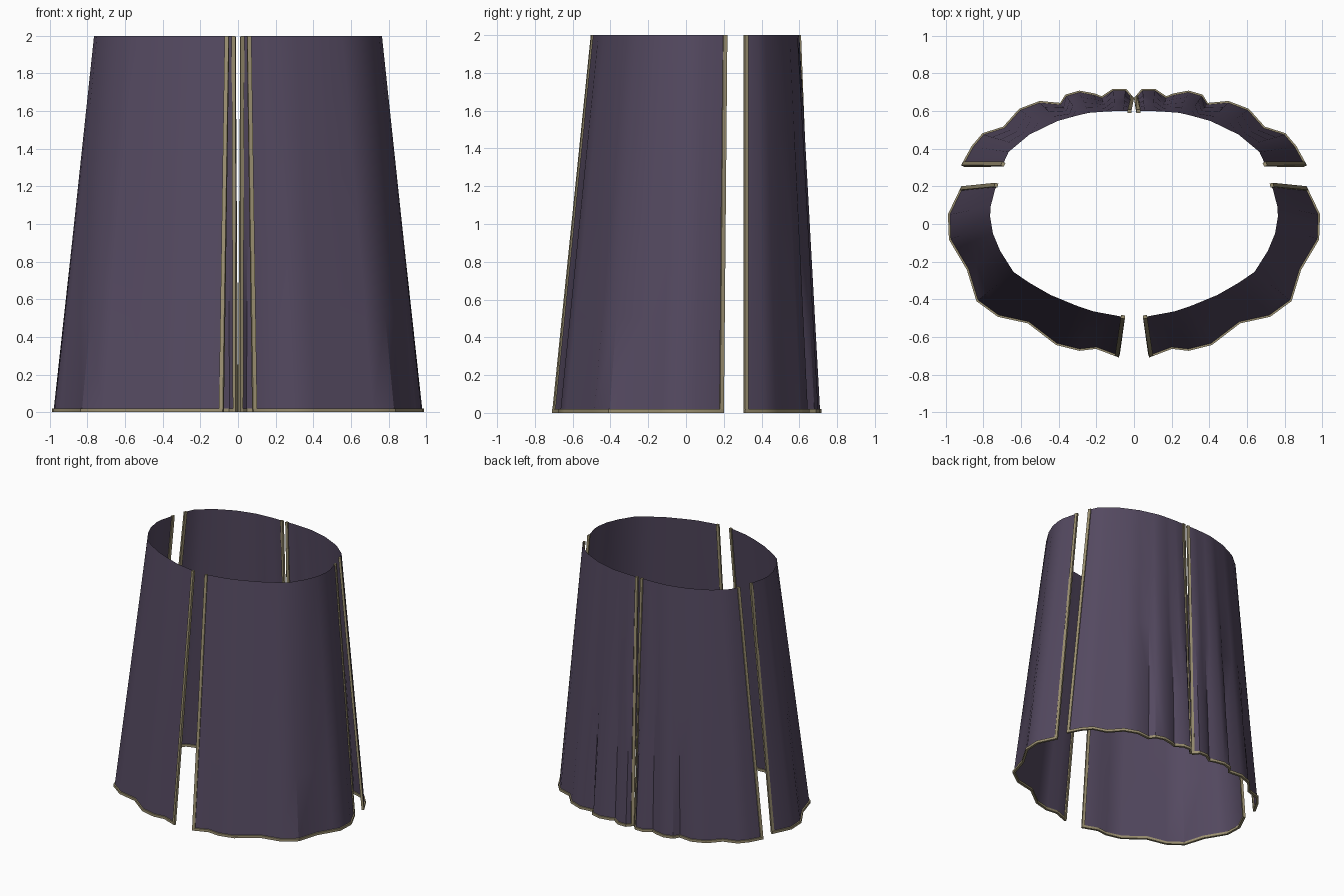
import bpy, bmesh
from mathutils import Vector

if "Cube" in bpy.data.objects:
    bpy.data.objects.remove(bpy.data.objects["Cube"])

# Half outlines (x > 0) of the hem and the waist
FRONT_HEM = [(.08, -.70), (.20, -.655), (.29, -.665), (.41, -.635), (.56, -.52), (.72, -.485),
             (.83, -.405), (.88, -.24), (.975, -.08), (.98, .05), (.91, .195)]
FRONT_WAIST = [(.05, -.495), (.24, -.46), (.43, -.385), (.63, -.27), (.70, -.17),
               (.75, -.05), (.765, .04), (.76, .12), (.73, .215)]
BACK_HEM = [(.008, .665), (.045, .71), (.11, .71), (.17, .67), (.21, .685), (.29, .70), (.36, .68),
            (.39, .635), (.50, .645), (.605, .605), (.69, .51), (.80, .475), (.855, .41), (.91, .31)]
BACK_WAIST = [(.014, .60), (.12, .60), (.25, .59), (.40, .55), (.55, .48), (.67, .38), (.70, .31)]
HEIGHT, HEM = 2.0, 0.02
WIDTH, THICK = 0.02, 0.009


def material(name, rgb):
    m = bpy.data.materials.new(name)
    m.diffuse_color = (*rgb, 1)
    m.use_nodes = True
    m.node_tree.nodes["Principled BSDF"].inputs["Base Color"].default_value = m.diffuse_color
    return m


cloth = material("purple cloth", (.089, .067, .118))
braid = material("tan braid", (.33, .28, .165))


def lengths(pts):
    out = [0]
    for a, b in zip(pts, pts[1:]):
        out.append(out[-1] + (b - a).length)
    return [d / out[-1] for d in out]


def at(pts, t):
    ls = lengths(pts)
    for i in range(len(pts) - 1):
        if t <= ls[i + 1] + 1e-6:
            return pts[i].lerp(pts[i + 1], (t - ls[i]) / (ls[i + 1] - ls[i]))
    return pts[-1].copy()


def finish(name, bm, mat):
    bmesh.ops.recalc_face_normals(bm, faces=bm.faces)
    me = bpy.data.meshes.new(name)
    bm.to_mesh(me)
    bm.free()
    me.materials.append(mat)
    ob = bpy.data.objects.new(name, me)
    bpy.context.collection.objects.link(ob)
    bpy.ops.object.select_all(action='DESELECT')
    ob.select_set(True)
    bpy.context.view_layer.objects.active = ob
    bpy.ops.object.shade_smooth_by_angle(angle=.6)


def sweep(bm, rings):
    """Closed bar through a list of four-point rings."""
    vs = [[bm.verts.new(p) for p in r] for r in rings]
    for a, b in zip(vs, vs[1:]):
        for k in range(4):
            bm.faces.new((a[k], a[(k + 1) % 4], b[(k + 1) % 4], b[k]))
    bm.faces.new(vs[0])
    bm.faces.new(vs[-1])


def panel(name, hem, waist, side):
    low = [Vector((x * side, y, .008)) for x, y in hem]
    top = [Vector((x * side, y, HEIGHT)) for x, y in waist]
    # Share the fold positions between hem and waist
    ts = sorted(lengths(low) + [t for t in lengths(top)[1:-1]
                if min(abs(t - u) for u in lengths(low)) > .03])
    low, top = [at(low, t) for t in ts], [at(top, t) for t in ts]

    # Cloth
    bm = bmesh.new()
    rows = [[bm.verts.new(a.lerp(b, r / 4)) for a, b in zip(low, top)] for r in range(5)]
    for r, s in zip(rows, rows[1:]):
        for i in range(len(r) - 1):
            bm.faces.new((r[i], r[i + 1], s[i + 1], s[i]))
    finish(name, bm, cloth)

    # Hem braid
    bm = bmesh.new()
    rings = []
    for i, p in enumerate(low):
        d = (low[min(i + 1, len(low) - 1)] - low[max(i - 1, 0)]).normalized()
        n = Vector((d.y, -d.x, 0)) * THICK
        q = Vector((p.x, p.y, 0))
        h = Vector((0, 0, HEM))
        rings.append([q - n, q + n, q + n + h, q - n + h])
    sweep(bm, rings)

    # Edge braids
    for i, j in ((0, 1), (-1, -2)):
        rings = []
        for line, z in ((low, 0), (top, HEIGHT)):
            p = Vector((line[i].x, line[i].y, z))
            d = (line[j] - line[i]).normalized()
            n = Vector((d.y, -d.x, 0)) * THICK
            q = p + d * WIDTH
            p = p - d * .002
            rings.append([p - n, p + n, q + n, q - n])
        sweep(bm, rings)
    finish(name + "_braid", bm, braid)


for side, word in ((1, "right"), (-1, "left")):
    panel("front_panel_" + word, FRONT_HEM, FRONT_WAIST, side)
    panel("back_panel_" + word, BACK_HEM, BACK_WAIST, side)
